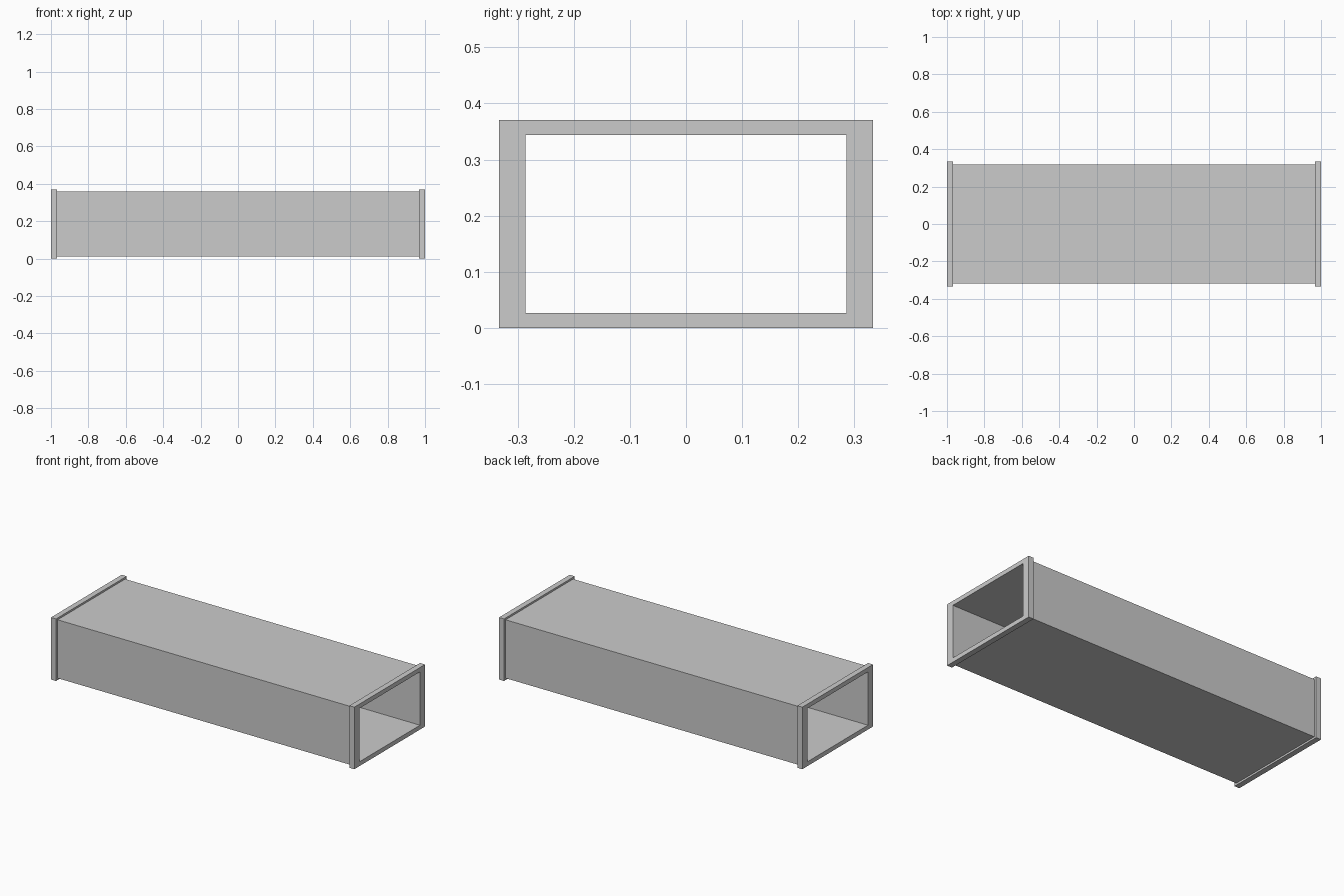
import bpy, bmesh

if "Cube" in bpy.data.objects:
    bpy.data.objects.remove(bpy.data.objects["Cube"])

# Rectangular duct: box tube with a raised flange at each open end
MID_Z = 0.185
FLANGE = (0.333, 0.185)   # half width, half height
BODY = (0.318, 0.174)
BORE = (0.286, 0.159)
STEP = 0.967              # inner face of the flange

# Cross-sections along the duct: outside from left to right, then back through the bore
sections = [(-1, FLANGE), (-STEP, FLANGE), (-STEP, BODY),
            (STEP, BODY), (STEP, FLANGE), (1, FLANGE),
            (1, BORE), (-1, BORE)]

bm = bmesh.new()
rings = [[bm.verts.new((x, sy * w, MID_Z + sz * h))
          for sy, sz in ((-1, -1), (1, -1), (1, 1), (-1, 1))]
         for x, (w, h) in sections]

# Bridge each section to the next, closing the loop
for i, a in enumerate(rings):
    b = rings[(i + 1) % len(rings)]
    for j in range(4):
        k = (j + 1) % 4
        bm.faces.new((a[j], a[k], b[k], b[j]))
bmesh.ops.recalc_face_normals(bm, faces=bm.faces)

mesh = bpy.data.meshes.new("flanged_duct")
bm.to_mesh(mesh)
bm.free()
bpy.context.collection.objects.link(bpy.data.objects.new("flanged_duct", mesh))
